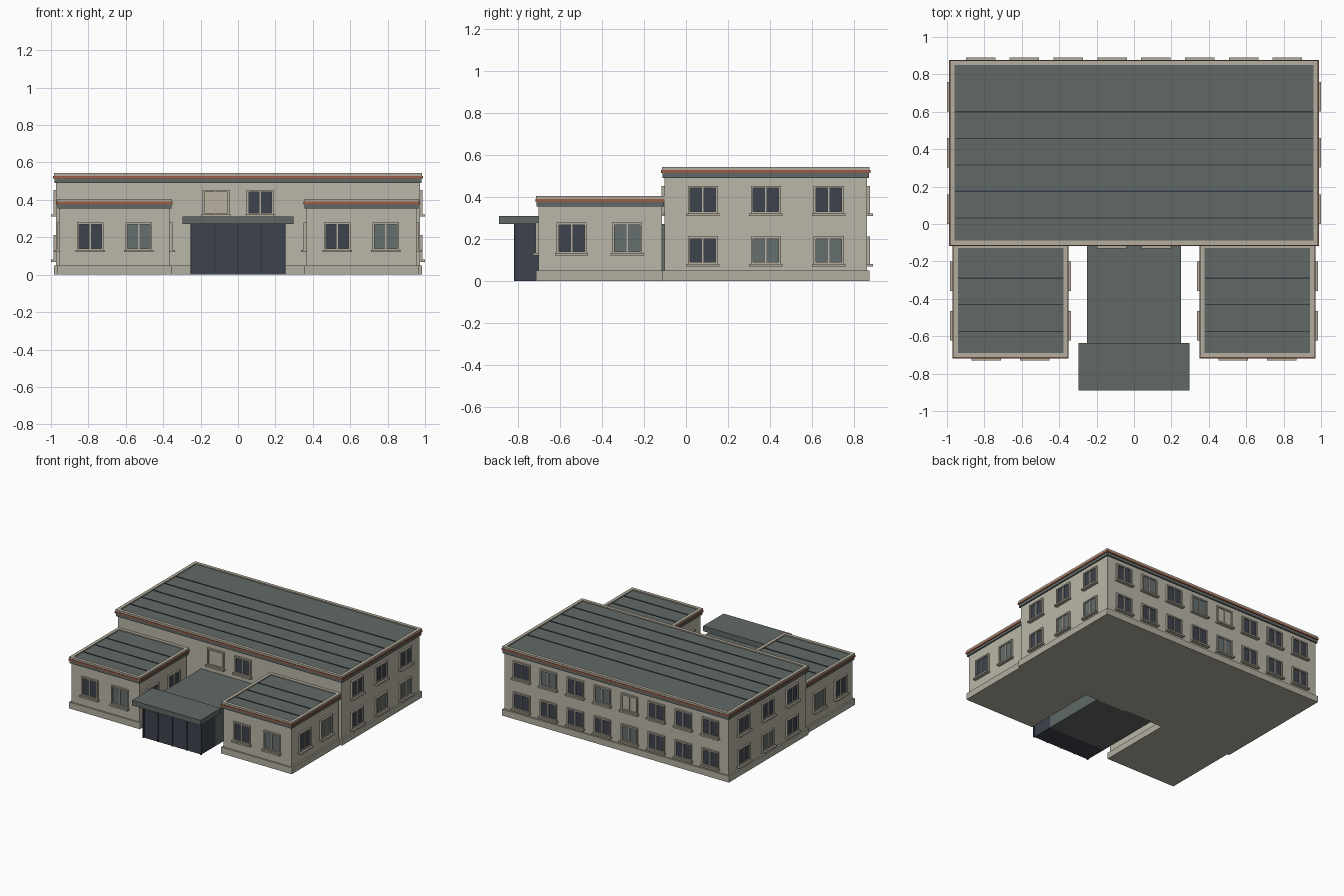
import bpy, bmesh, math
from mathutils import Matrix, Vector

if "Cube" in bpy.data.objects:
    bpy.data.objects.remove(bpy.data.objects["Cube"])


def srgb(h):
    c = [int(h[i:i + 2], 16) / 255 for i in (0, 2, 4)]
    return [v / 12.92 if v <= 0.04045 else ((v + 0.055) / 1.055) ** 2.4 for v in c] + [1.0]


def material(name, h):
    m = bpy.data.materials.new(name)
    m.diffuse_color = srgb(h)
    m.use_nodes = True
    m.node_tree.nodes["Principled BSDF"].inputs["Base Color"].default_value = m.diffuse_color
    return m


WALL = material("wall_stone", "bab6a8")
PLINTH = material("plinth_stone", "b2af a1".replace(" ", ""))
TRIM = material("pale_trim", "b4ad9e")
ROOF = material("grey_green_roof", "606966")
SEAM = material("dark_slate", "343b47")
RED = material("terracotta_band", "985c46")
GLASS = material("dark_glass", "3d424c")
GREY = material("grey_glass", "66706e")
LIT = material("pale_glass", "b8b2a0")


def build(name, boxes, mat, matrix=None):
    """One object from a list of (x0, x1, y0, y1, z0, z1) boxes."""
    bm = bmesh.new()
    for x0, x1, y0, y1, z0, z1 in boxes:
        m = Matrix.Translation(((x0 + x1) / 2, (y0 + y1) / 2, (z0 + z1) / 2)) @ \
            Matrix.Diagonal((x1 - x0, y1 - y0, z1 - z0, 1))
        bmesh.ops.create_cube(bm, size=1, matrix=m)
    me = bpy.data.meshes.new(name)
    bm.to_mesh(me)
    bm.free()
    me.materials.append(mat)
    ob = bpy.data.objects.new(name, me)
    if matrix:
        ob.matrix_world = matrix
    bpy.context.collection.objects.link(ob)
    return ob


def ring(x0, x1, y0, y1, z0, z1, t):
    """Four bars forming a rectangular ring."""
    return [(x0, x1, y0, y0 + t, z0, z1), (x0, x1, y1 - t, y1, z0, z1),
            (x0, x0 + t, y0 + t, y1 - t, z0, z1), (x1 - t, x1, y0 + t, y1 - t, z0, z1)]


def block(name, x0, x1, y0, y1, z_wall, z_grey, z_red, z_cap, seams):
    """Walls, plinth, cornice bands, parapet cap and seamed flat roof."""
    def grow(d):
        return x0 - d, x1 + d, y0 - d, y1 + d
    build(name + "_walls", [(x0, x1, y0, y1, 0.002, z_wall)], WALL)
    build(name + "_plinth", [(*grow(0.012), 0, 0.05)], PLINTH)
    build(name + "_cornice", [(*grow(0.01), z_wall, z_grey)], ROOF)
    build(name + "_red_band", ring(*grow(0.016), z_grey, z_red, 0.03), RED)
    build(name + "_parapet_cap", ring(*grow(0.012), z_red, z_cap, 0.025), TRIM)
    z = z_cap - 0.008
    build(name + "_roof", [(*grow(-0.008), z_grey, z)], ROOF)
    build(name + "_roof_seams",
          [(x0 + 0.014, x1 - 0.014, y - 0.003, y + 0.003, z - 0.002, z + 0.004) for y in seams], SEAM)


def window(name, pos, angle, height, glass):
    """Window facing local -y, origin at the bottom centre on the wall."""
    m = Matrix.Translation(pos) @ Matrix.Rotation(angle, 4, 'Z')
    w, t, h = 0.0715, 0.011, height
    build(name + "_glass", [(-w + t, w - t, -0.005, 0.002, t, h - t)], glass, m)
    build(name + "_frame",
          [(-w, -w + t, -0.014, 0, 0, h), (w - t, w, -0.014, 0, 0, h),
           (-w + t, w - t, -0.014, 0, h - t, h), (-w + t, w - t, -0.014, 0, 0, t),
           (-0.004, 0.004, -0.010, 0, t, h - t)], TRIM, m)
    build(name + "_sill", [(-0.079, 0.079, -0.028, 0, -0.010, 0.002)], TRIM, m)


KIND = {"d": GLASS, "g": GREY, "l": LIT}
FRONT, RIGHT, BACK, LEFT = 0, math.pi / 2, math.pi, -math.pi / 2

# Main two-storey block
MX, MY0, MY1 = 0.972, -0.102, 0.862
block("main_block", -MX, MX, MY0, MY1, 0.49, 0.514, 0.528, 0.543,
      [0.60, 0.457, 0.316, 0.175, 0.032])

# Single-storey wings
WX0, WX1, WY = 0.365, 0.955, -0.702
for side, a, b in (("left", -WX1, -WX0), ("right", WX0, WX1)):
    block(side + "_wing", a, b, WY, MY0 - 0.013, 0.355, 0.375, 0.390, 0.404,
          [-0.29, -0.43, -0.575])

# Main block windows: sides, back and two above the entrance
for z, side_kinds, left_kinds, back_kinds, floor in (
        (0.078, "dgg", "dgd", "dddgdddd", "lower"),
        (0.32, "ddd", "ddd", "dddlgdgd", "upper")):
    for i, y in enumerate((0.08, 0.38, 0.68)):
        window(f"{floor}_right_window_{i}", (MX, y, z), RIGHT, 0.133, KIND[side_kinds[i]])
        window(f"{floor}_left_window_{i}", (-MX, y, z), LEFT, 0.133, KIND[left_kinds[i]])
    for i in range(8):
        window(f"{floor}_back_window_{i}", (-0.82 + i * 0.2343, MY1, z), BACK, 0.133,
               KIND[back_kinds[i]])
window("entrance_upper_window_0", (-0.118, MY0, 0.32), FRONT, 0.133, LIT)
window("entrance_upper_window_1", (0.118, MY0, 0.32), FRONT, 0.133, GLASS)

# Wing windows: front, outer and inner sides
for side, s in (("left", -1), ("right", 1)):
    for i, x in enumerate((-0.13, 0.13)):
        window(f"{side}_wing_front_window_{i}", (s * 0.66 + x, WY, 0.13), FRONT, 0.148,
               (GLASS, GREY)[i])
    for i, y in enumerate((-0.545, -0.28)):
        kind = (GLASS, GREY)[i]
        window(f"{side}_wing_outer_window_{i}", (s * WX1, y, 0.13), RIGHT if s > 0 else LEFT,
               0.148, kind)
        window(f"{side}_wing_inner_window_{i}", (s * WX0, y, 0.13), LEFT if s > 0 else RIGHT,
               0.148, GLASS)

# Entrance: link corridor, glazed vestibule, posts and canopy
build("link_corridor", [(-0.25, 0.25, -0.635, MY0 + 0.002, 0, 0.27)], ROOF)
build("glazed_vestibule", [(-0.25, 0.25, -0.812, -0.635, 0, 0.27)], GLASS)
build("vestibule_posts",
      [(x - 0.005, x + 0.005, -0.819, -0.809, 0, 0.27) for x in (-0.25, -0.125, 0, 0.125, 0.25)], SEAM)
build("entrance_canopy", [(-0.297, 0.297, -0.89, -0.635, 0.27, 0.31)], ROOF)
